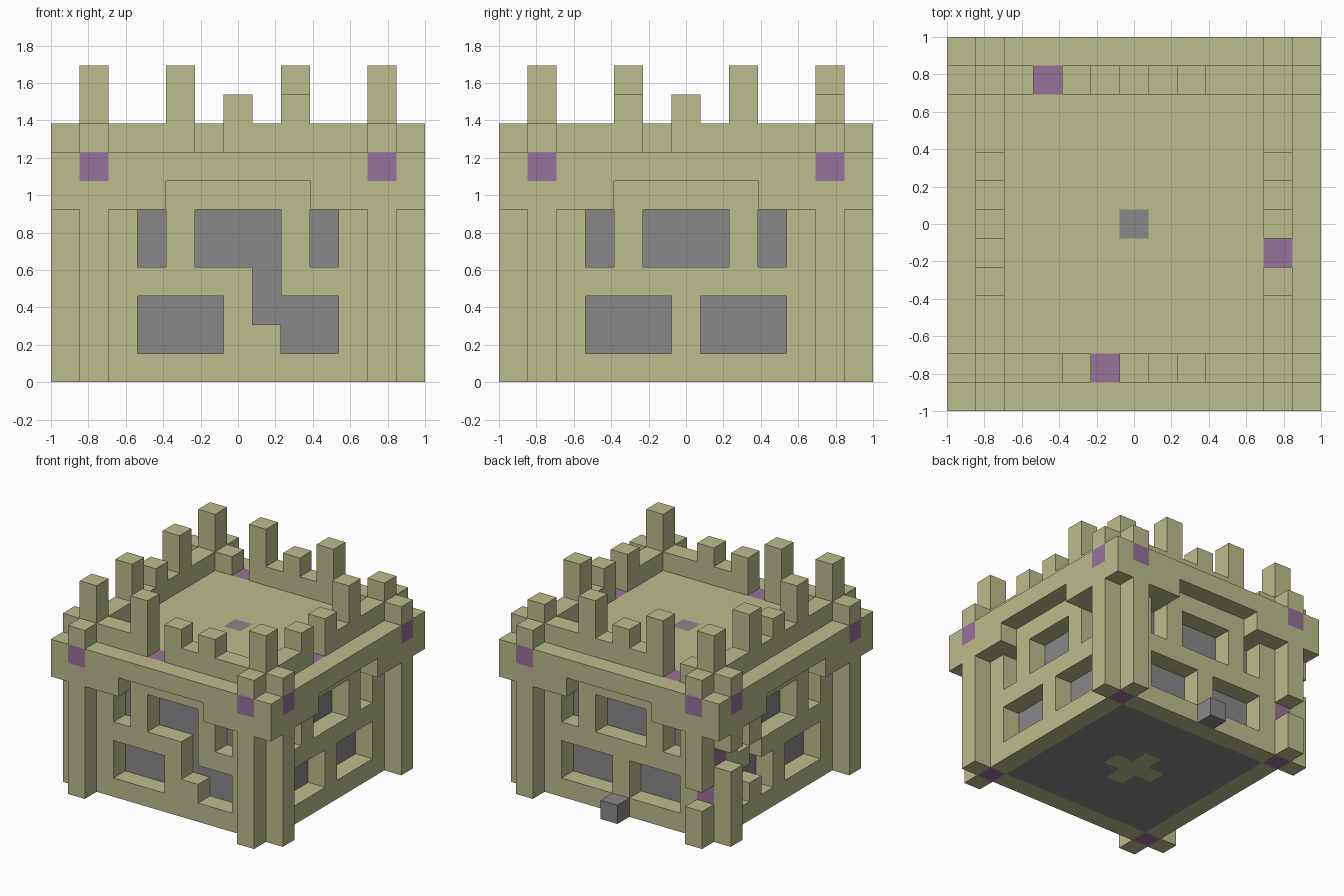
import bpy, bmesh
from mathutils import Vector

cube = bpy.data.objects.get("Cube")
if cube:
    bpy.data.objects.remove(cube, do_unlink=True)

N = 13            # blocks along each side
U = 2 / N         # block size
LAST = N - 1


def material(name, rgb):
    m = bpy.data.materials.new(name)
    m.use_nodes = True
    m.diffuse_color = (*rgb, 1)
    m.node_tree.nodes["Principled BSDF"].inputs["Base Color"].default_value = (*rgb, 1)
    return m


MATS = {
    "olive": material("olive_stone", (0.50, 0.51, 0.26)),
    "grey": material("grey_stone", (0.25, 0.25, 0.25)),
    "purple": material("purple_mark", (0.31, 0.17, 0.32)),
}

cells = {}        # block position -> (part, colour)


def fill(part, colour, xs, ys, zs):
    for x in xs:
        for y in ys:
            for z in zs:
                cells[x, y, z] = (part, colour)


def on_side(side, a, d, z):
    """Block at step a along a side, d blocks in from its outer face."""
    x, y = [(a, d), (LAST - d, a), (LAST - a, LAST - d), (d, LAST - a)][side]
    return x, y, z


def put(part, colour, side, along, d, zs):
    for a in along:
        for z in zs:
            cells[on_side(side, a, d, z)] = (part, colour)


def cut(side, along, d, zs):
    for a in along:
        for z in zs:
            cells.pop(on_side(side, a, d, z), None)


FRONT, RIGHT, BACK, LEFT = range(4)

# Solid core, roof floor and base cross
fill("core", "grey", range(2, 11), range(2, 11), range(7))
fill("roof_floor", "olive", range(2, 11), range(2, 11), [7])
fill("roof_floor", "grey", [6], [6], [7])
fill("base_cross", "olive", range(5, 8), [6], [0])
fill("base_cross", "olive", [6], range(5, 8), [0])

# Battlement heights along each side, from the second block to the corner
BATTLEMENTS = {FRONT: "1130212113", RIGHT: "1120213112",
               BACK: "1131213013", LEFT: "1131213113"}

for side in range(4):
    # Wall with window openings
    put("wall", "olive", side, range(1, 12), 1, range(8))
    for along in ([3], [5, 6, 7], [9]):
        cut(side, along, 1, [4, 5])
    for along in ([3, 4, 5], [7, 8, 9]):
        cut(side, along, 1, [1, 2])
    # Corner pillars and overhanging ledge with a raised middle
    put("pillar", "olive", side, [1, 11], 0, range(6))
    put("ledge", "olive", side, range(N), 0, [6, 7])
    cut(side, range(4, 9), 0, [6])
    put("ledge", "purple", side, [1, 11], 0, [7])
    put("ledge_block", "olive", side, [1, 11], 0, [8])
    # Battlements, with a marked floor in each gap
    for a, h in enumerate(BATTLEMENTS[side], start=2):
        if h == "0":
            put("wall", "purple", side, [a], 1, [7])
        put("battlement", "olive", side, [a], 1, range(8, 8 + int(h)))

# Marked corner bases
for x in (1, 11):
    fill("wall", "purple", [x], [1, 11], [0])

# Broken lattice on the front and left, with the fallen block below
for side, a in ((FRONT, 7), (LEFT, 4)):
    cut(side, [a], 1, [3])
    put("fallen_block", "olive", side, [a], 1, [1])

# Broken pillars at the back left corner
cells.pop((1, 12, 2))
cells.pop((0, 11, 4))
fill("wall", "purple", [1], [11], [2, 4])

# Loose block at the back
fill("loose_block", "grey", [6], [12], [0])

DIRECTIONS = [Vector(v) for v in ((1, 0, 0), (-1, 0, 0), (0, 1, 0),
                                  (0, -1, 0), (0, 0, 1), (0, 0, -1))]


def build(part):
    """Mesh the exposed faces of a part's blocks."""
    bm = bmesh.new()
    for pos, (name, colour) in cells.items():
        if name != part:
            continue
        centre = Vector(pos) + Vector((0.5, 0.5, 0.5))
        for n in DIRECTIONS:
            if tuple(int(c) for c in Vector(pos) + n) in cells:
                continue
            s = Vector((n.y, n.z, n.x))
            t = n.cross(s)
            corners = [centre + (n + i * s + j * t) / 2
                       for i, j in ((-1, -1), (1, -1), (1, 1), (-1, 1))]
            face = bm.faces.new([bm.verts.new(
                ((c.x - N / 2) * U, (c.y - N / 2) * U, c.z * U)) for c in corners])
            face.material_index = list(MATS).index(colour)
    bmesh.ops.remove_doubles(bm, verts=bm.verts, dist=U / 100)
    mesh = bpy.data.meshes.new(part)
    bm.to_mesh(mesh)
    bm.free()
    for m in MATS.values():
        mesh.materials.append(m)
    bpy.context.collection.objects.link(bpy.data.objects.new(part, mesh))


for part in sorted({p for p, _ in cells.values()}):
    build(part)
